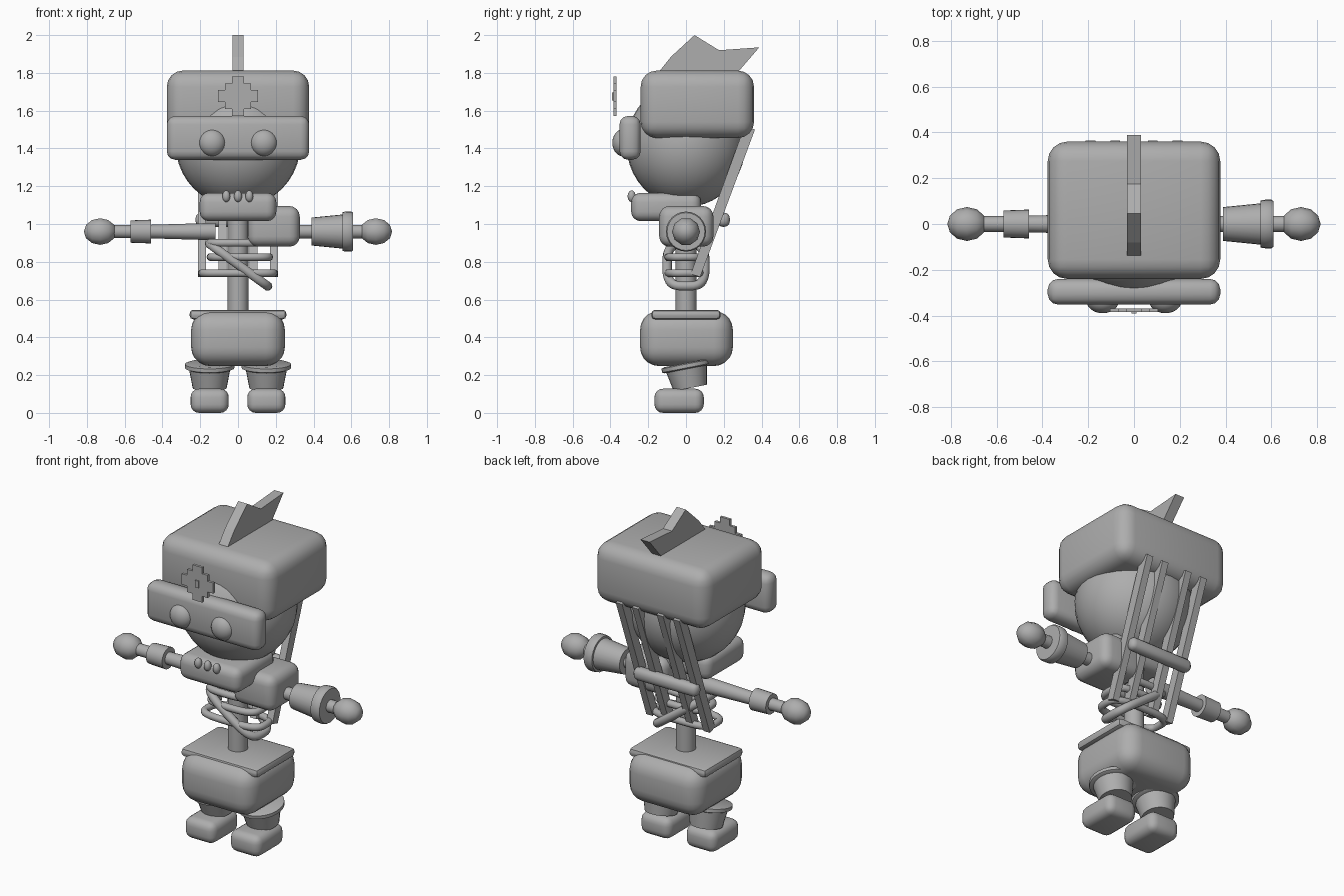
import bpy, bmesh, math
from mathutils import Matrix, Vector

if "Cube" in bpy.data.objects:
    bpy.data.objects.remove(bpy.data.objects["Cube"])

grey = bpy.data.materials.new("plain_grey")
grey.diffuse_color = (0.42, 0.42, 0.42, 1)
grey.use_nodes = True
grey.node_tree.nodes["Principled BSDF"].inputs["Base Color"].default_value = grey.diffuse_color


def finish(name, bm, smooth=40):
    bmesh.ops.recalc_face_normals(bm, faces=bm.faces)
    me = bpy.data.meshes.new(name)
    bm.to_mesh(me)
    bm.free()
    ob = bpy.data.objects.new(name, me)
    bpy.context.collection.objects.link(ob)
    me.materials.append(grey)
    if smooth:
        bpy.ops.object.select_all(action='DESELECT')
        ob.select_set(True)
        bpy.context.view_layer.objects.active = ob
        bpy.ops.object.shade_smooth_by_angle(angle=math.radians(smooth))
    return ob


def box(name, x, y, z, bevel=0.0, seg=3, smooth=40):
    """Box from (min, max) ranges with rounded edges."""
    bm = bmesh.new()
    bmesh.ops.create_cube(bm, size=1)
    for v in bm.verts:
        v.co = Vector([(a + b) / 2 + c * (b - a) for (a, b), c in zip((x, y, z), v.co)])
    if bevel:
        bmesh.ops.bevel(bm, geom=bm.edges[:], offset=bevel, segments=seg,
                        profile=0.5, affect='EDGES')
    return finish(name, bm, smooth)


def ball(name, loc, rad, u=32, v=20, rot=None):
    bm = bmesh.new()
    m = Matrix.Translation(loc) @ (rot or Matrix()) @ Matrix.Diagonal((*rad, 1))
    bmesh.ops.create_uvsphere(bm, u_segments=u, v_segments=v, radius=1, matrix=m)
    return finish(name, bm)


def lathe(name, profile, mat, seg=24):
    """Capped solid of revolution from (radius, height) points."""
    bm = bmesh.new()
    rings = []
    for r, h in profile:
        rings.append([bm.verts.new(mat @ Vector((r * math.cos(t), r * math.sin(t), h)))
                      for t in (2 * math.pi * i / seg for i in range(seg))])
    for a, b in zip(rings, rings[1:]):
        for i in range(seg):
            j = (i + 1) % seg
            bm.faces.new((a[i], a[j], b[j], b[i]))
    bm.faces.new(rings[0])
    bm.faces.new(rings[-1])
    return finish(name, bm)


def hoop(name, loc, hx, hy, r, tilt=0.0, n=40, m=10):
    """Rounded rectangular tube ring."""
    mat = Matrix.Translation(loc) @ Matrix.Rotation(tilt, 4, 'Y')
    bm = bmesh.new()
    rings = []
    for i in range(n):
        t = 2 * math.pi * i / n
        c, s = math.cos(t), math.sin(t)
        p = Vector((hx * math.copysign(abs(c) ** 0.6, c), hy * math.copysign(abs(s) ** 0.6, s), 0))
        out = Vector((c / hx, s / hy, 0)).normalized()
        rings.append([bm.verts.new(mat @ (p + out * r * math.cos(a) + Vector((0, 0, r * math.sin(a)))))
                      for a in (2 * math.pi * k / m for k in range(m))])
    for i in range(n):
        a, b = rings[i], rings[(i + 1) % n]
        for k in range(m):
            l = (k + 1) % m
            bm.faces.new((a[k], a[l], b[l], b[k]))
    return finish(name, bm, 60)


def prism(name, pts, x0, x1):
    """Side (y, z) outline extruded along x."""
    bm = bmesh.new()
    f = bm.faces.new([bm.verts.new((x0, y, z)) for y, z in pts])
    g = bmesh.ops.extrude_face_region(bm, geom=[f])
    bmesh.ops.translate(bm, vec=(x1 - x0, 0, 0),
                        verts=[e for e in g['geom'] if isinstance(e, bmesh.types.BMVert)])
    return finish(name, bm, 0)


# Head, hair block and crest
ball("head", (0, 0, 1.42), (0.33, 0.315, 0.33))
box("hair_block", (-0.377, 0.377), (-0.24, 0.36), (1.455, 1.812), 0.085, 4)
prism("crest", [(-0.16, 1.79), (-0.14, 1.81), (-0.08, 1.885), (0.045, 2.0), (0.175, 1.92),
                (0.388, 1.935), (0.28, 1.81), (0.26, 1.79)], -0.03, 0.03)

# Visor with eyes
box("visor", (-0.377, 0.377), (-0.352, -0.24), (1.34, 1.572), 0.045, 3)
for s in (-1, 1):
    ball("eye", (s * 0.137, -0.335, 1.43), (0.071, 0.055, 0.071), 24, 16)

# Stepped emblem floating above the visor
cells = [0.032, 0.068, 0.105]
bm = bmesh.new()
xs = [-0.105, -0.068, -0.032, 0.032, 0.068, 0.105]
verts = {(i, j): bm.verts.new((a, -0.385, 1.677 + b))
         for i, a in enumerate(xs) for j, b in enumerate(xs)}
for i in range(5):
    for j in range(5):
        if abs(i - 2) + abs(j - 2) <= 2:
            bm.faces.new([verts[i, j], verts[i + 1, j], verts[i + 1, j + 1], verts[i, j + 1]])
bmesh.ops.delete(bm, geom=[v for v in bm.verts if not v.link_faces], context='VERTS')
g = bmesh.ops.extrude_face_region(bm, geom=bm.faces[:])
bmesh.ops.translate(bm, vec=(0, 0.016, 0),
                    verts=[e for e in g['geom'] if isinstance(e, bmesh.types.BMVert)])
finish("emblem", bm, 0)
box("emblem_stud", (-0.011, 0.011), (-0.392, -0.37), (1.655, 1.697), smooth=0)

# Collar with three studs
box("collar", (-0.203, 0.203), (-0.29, 0.08), (1.015, 1.165), 0.05, 4)
for x in (-0.062, 0, 0.06):
    ball("collar_stud", (x, -0.288, 1.147), (0.021, 0.021, 0.031), 16, 10)

# Spine, slanted back rails and rear cross bar
lathe("spine", [(0.055, 0.5), (0.055, 1.1)], Matrix())
for x in (-0.19, -0.082, 0.082, 0.19):
    prism("back_rail", [(0.025, 0.735), (0.075, 0.72), (0.365, 1.50), (0.31, 1.52)],
          x - 0.021, x + 0.021)
box("rear_cross_bar", (-0.225, 0.2), (0.165, 0.232), (0.985, 1.06), 0.03)

# Ribs and diagonal sash
hoop("lower_rib", (0, -0.01, 0.74), 0.19, 0.085, 0.021)
hoop("middle_rib", (0.01, -0.01, 0.825), 0.155, 0.085, 0.021)
hoop("upper_rib", (-0.02, -0.01, 0.9), 0.13, 0.085, 0.021)
hoop("diagonal_sash", (0.003, 0, 0.783), 0.19, 0.1, 0.025, math.radians(36))

# Arms run along x; heights in the profiles are x positions
along_x = Matrix.Translation((0, 0, 0.96)) @ Matrix.Rotation(math.pi / 2, 4, 'Y')
box("shoulder_block", (0.05, 0.327), (-0.142, 0.145), (0.88, 1.095), 0.055, 4)
lathe("right_arm", [(0.036, 0.28), (0.036, 0.67)], along_x)
lathe("right_sleeve", [(0.074, 0.39), (0.096, 0.61)], along_x)
lathe("right_sleeve_rim", [(0.103, 0.553), (0.106, 0.572), (0.106, 0.6), (0.1, 0.61)], along_x)
lathe("left_arm", [(0.034, -0.67), (0.036, -0.46), (0.046, -0.12)], along_x)
lathe("left_cuff", [(0.059, -0.57), (0.063, -0.46)], along_x)
for s in (-1, 1):
    ball("hand", (s * 0.73, 0, 0.96), (0.074, 0.074, 0.086), 10, 6,
         Matrix.Rotation(math.pi / 2, 4, 'Y'))

# Hips with waist plate
box("hips", (-0.248, 0.248), (-0.243, 0.248), (0.248, 0.54), 0.1, 5)
box("waist_plate", (-0.256, 0.256), (-0.183, 0.183), (0.495, 0.546), 0.02, 2)

# Legs and feet
for s in (-1, 1):
    lean = Matrix.Translation((s * 0.15, 0.0, 0.25)) @ Matrix.Rotation(math.radians(11), 4, 'X')
    lathe("leg", [(0.09, -0.12), (0.113, 0.0)], lean)
    lathe("leg_rim", [(0.118, -0.018), (0.131, -0.012), (0.131, 0.008), (0.115, 0.014)], lean)
    box("foot", (s * 0.15 - 0.101, s * 0.15 + 0.101), (-0.167, 0.094), (0.0, 0.128), 0.045, 4)
